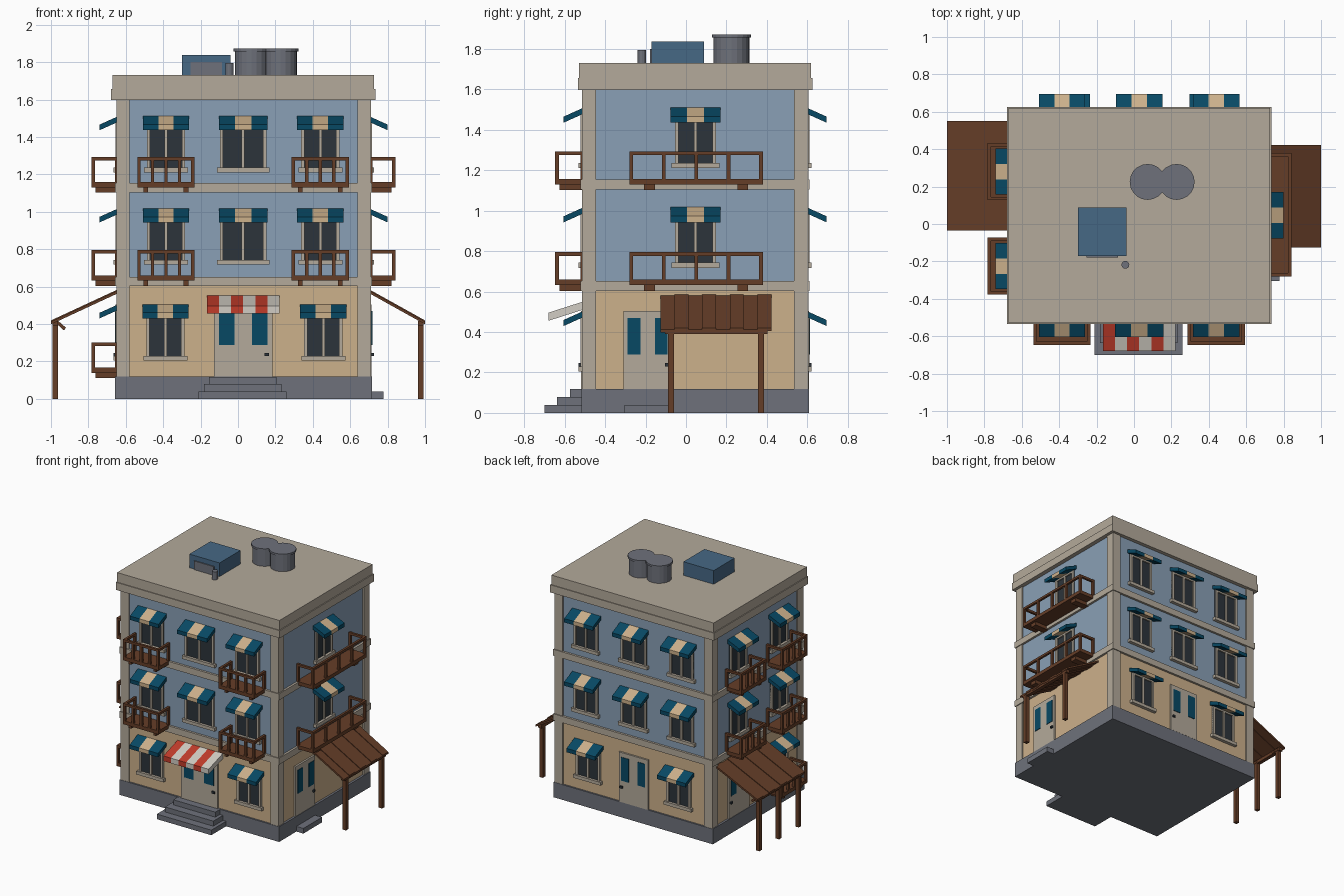
import bpy, bmesh
from mathutils import Vector

cube = bpy.data.objects.get("Cube")
if cube:
    bpy.data.objects.remove(cube)


def material(name, rgb):
    m = bpy.data.materials.new(name)
    m.use_nodes = True
    col = [(c / 255) ** 2.2 for c in rgb] + [1]
    m.diffuse_color = col
    m.node_tree.nodes["Principled BSDF"].inputs["Base Color"].default_value = col
    return m


TRIM = material("stone trim", (178, 168, 153))
BLUE = material("blue wall", (136, 158, 180))
TAN = material("tan wall", (203, 175, 138))
GREY = material("grey stone", (110, 113, 122))
TEAL = material("teal", (16, 74, 100))
RED = material("red", (192, 62, 46))
WHITE = material("off white", (208, 203, 194))
BROWN = material("brown wood", (101, 64, 44))
GLASS = material("dark glass", (48, 55, 61))
SLATE = material("slate blue", (72, 104, 132))

# Wall frames: u runs along the wall, out points away from it
FRAMES = {
    "plan": lambda u, o, z: Vector((u, o, z)),
    "front": lambda u, o, z: Vector((u, -0.505 - o, z)),
    "back": lambda u, o, z: Vector((u, 0.595 + o, z)),
    "left": lambda u, o, z: Vector((0.70 + o, u, z)),
    "right": lambda u, o, z: Vector((-0.64 - o, u, z)),
}


class Part:
    """Collects prisms into one object, placed in a wall frame."""

    def __init__(self, name, side="plan"):
        self.name, self.place = name, FRAMES[side]
        self.bm, self.mats = bmesh.new(), []

    def prism(self, u0, u1, profile, mat):
        if mat not in self.mats:
            self.mats.append(mat)
        ends = [[self.bm.verts.new(self.place(u, o, z)) for o, z in profile] for u in (u0, u1)]
        n = len(profile)
        loops = ends + [[ends[0][i], ends[0][(i + 1) % n], ends[1][(i + 1) % n], ends[1][i]]
                        for i in range(n)]
        for loop in loops:
            self.bm.faces.new(loop).material_index = self.mats.index(mat)

    def box(self, u0, u1, o0, o1, z0, z1, mat):
        self.prism(u0, u1, [(o0, z0), (o1, z0), (o1, z1), (o0, z1)], mat)

    def finish(self):
        bmesh.ops.recalc_face_normals(self.bm, faces=self.bm.faces)
        mesh = bpy.data.meshes.new(self.name)
        self.bm.to_mesh(mesh)
        self.bm.free()
        for m in self.mats:
            mesh.materials.append(m)
        bpy.context.collection.objects.link(bpy.data.objects.new(self.name, mesh))


def block(name, u0, u1, o0, o1, z0, z1, mat, side="plan"):
    p = Part(name, side)
    p.box(u0, u1, o0, o1, z0, z1, mat)
    p.finish()


def awning(side, u, width, top, depth=0.1, drop=0.045, thick=0.03, colours=(TEAL, TAN, TEAL)):
    p = Part(side + "_awning", side)
    step = width / len(colours)
    for i, c in enumerate(colours):
        a = u - width / 2 + i * step
        p.prism(a, a + step, [(0, top), (depth, top - drop), (depth, top - drop - thick),
                              (0, top - thick)], c)
    p.finish()


def window(side, u, top, width=0.205):
    p = Part(side + "_window", side)
    h, z0, z1 = width / 2, top - 0.275, top - 0.03
    p.box(u - h, u + h, -0.01, 0.006, z0, z1, GLASS)
    for a, b in ((-h, -h + 0.018), (-0.008, 0.008), (h - 0.018, h)):
        p.box(u + a, u + b, -0.01, 0.016, z0, z1, TRIM)
    p.box(u - h, u + h, -0.01, 0.016, z1 - 0.02, z1, TRIM)
    p.box(u - h - 0.015, u + h + 0.015, -0.01, 0.026, z0 - 0.025, z0, TRIM)
    p.finish()
    awning(side, u, max(0.247, width + 0.008), top)


def door(side, u, width, top=0.505):
    p = Part(side + "_door", side)
    h = width / 2
    p.box(u - h, u + h, -0.01, 0.014, 0.118, top, TRIM)
    for s in (-1, 1):
        c = u + s * width * 0.28
        p.box(c - width * 0.13, c + width * 0.13, 0.01, 0.018, 0.288, top - 0.035, TEAL)
    p.box(u + h * 0.72, u + h * 0.88, 0.01, 0.026, 0.23, 0.246, GLASS)
    p.finish()


def balcony(side, u, width, floor, depth=0.142):
    p = Part(side + "_balcony", side)
    h, t, top = width / 2, 0.018, floor + 0.163
    p.box(u - h, u + h, 0, depth, floor, floor + 0.028, BROWN)
    for s in (-1, 1):                                   # brackets and side rails
        c = u + s * width * 0.35
        p.box(c - width * 0.04, c + width * 0.04, 0, depth - 0.02, floor - 0.028, floor, BROWN)
        a = u + s * (h - t / 2)
        p.box(a - t / 2, a + t / 2, 0, depth, top - t, top, BROWN)
        p.box(a - t / 2, a + t / 2, 0, t, floor, top, BROWN)
    p.box(u - h, u + h, depth - t, depth, top - t, top, BROWN)
    for i in range(5):                                  # front posts
        a = u - h + t / 2 + i * (width - t) / 4
        p.box(a - t / 2, a + t / 2, depth - t, depth, floor, top, BROWN)
    p.finish()


def canopy(side, u0, u1, depth, posts, braced):
    p = Part(side + "_canopy", side)
    n = 8
    step = (u1 - u0) / n
    for i in range(n):                                  # roof planks
        r = 0.006 * (i % 2)
        p.prism(u0 + i * step, u0 + (i + 1) * step,
                [(0, 0.58 + r), (depth, 0.413 + r), (depth, 0.398 + r), (0, 0.565 + r)], BROWN)
    p.box(u0 + 0.02, u1 - 0.02, depth - 0.037, depth - 0.007, 0.39, 0.415, BROWN)
    for i in range(posts):
        a = u0 + 0.035 + i * (u1 - u0 - 0.1)/ (posts - 1)
        p.box(a, a + 0.03, depth - 0.037, depth - 0.007, 0, 0.41, BROWN)
        if braced:
            p.prism(a, a + 0.03, [(depth - 0.02, 0.41), (depth - 0.07, 0.365),
                                  (depth - 0.08, 0.38), (depth - 0.04, 0.415)], BROWN)
    p.finish()


# Main body: plinth, walls, corner piers, floor bands and cornice
X0, X1, Y0, Y1 = -0.65, 0.71, -0.515, 0.605
block("plinth", X0 - 0.007, X1 + 0.007, Y0 - 0.003, Y1 + 0.003, 0, 0.118, GREY)
block("ground_walls", X0 + 0.01, X1 - 0.01, Y0 + 0.01, Y1 - 0.01, 0.11, 0.61, TAN)
block("upper_walls", X0 + 0.01, X1 - 0.01, Y0 + 0.01, Y1 - 0.01, 0.62, 1.65, BLUE)
for x in (X0, X1 - 0.07):
    for y in (Y0, Y1 - 0.07):
        block("corner_pier", x, x + 0.07, y, y + 0.07, 0.115, 1.62, TRIM)
for z in (0.602, 1.104):
    block("floor_band", X0 - 0.007, X1 + 0.007, Y0 - 0.007, Y1 + 0.007, z, z + 0.05, TRIM)
block("cornice_lower", X0 - 0.028, X1 + 0.024, Y0 - 0.02, Y1 + 0.02, 1.598, 1.657, TRIM)
block("cornice_upper", X0 - 0.022, X1 + 0.017, Y0 - 0.014, Y1 + 0.014, 1.657, 1.732, TRIM)

# Upper storeys: windows, awnings and balconies
for top, floor in ((1.018, 0.632), (1.511, 1.13)):
    for side in ("front", "back"):
        window(side, -0.385, top)
        window(side, 0.028, top, 0.25 if side == "front" else 0.22)
        window(side, 0.44, top)
    window("left", 0.047, top)
    balcony("left", 0.05, 0.66, floor)
    for u in (-0.385, 0.44):
        balcony("front", u, 0.306, floor)
    for u in (-0.225, 0.28):
        window("right", u, top)
        balcony("right", u, 0.306, floor)

# Ground storey: windows, doors and entrance awning
for side, us in (("front", (-0.388, 0.456)), ("back", (-0.36, 0.42)), ("right", (-0.225,))):
    for u in us:
        window(side, u, 0.505)
balcony("right", -0.225, 0.306, 0.138)
door("front", 0.028, 0.315)
door("back", 0.028, 0.25)
door("left", -0.19, 0.24)
door("right", 0.28, 0.25)
awning("front", 0.028, 0.39, 0.552, 0.175, 0.056, 0.04, (RED, WHITE) * 3)

# Steps and side canopies
for i in range(3):
    e = 0.027 * i
    block("front_step", -0.21 + e, 0.26 - e, 0, 0.195 - 0.063 * i, 0.039 * i, 0.039 * (i + 1), GREY, "front")
block("side_step", -0.305, -0.075, 0, 0.077, 0, 0.04, GREY, "left")
canopy("left", -0.125, 0.422, 0.30, 2, False)
canopy("right", -0.035, 0.55, 0.36, 3, True)

# Roof equipment
block("roof_hut", -0.30, -0.04, -0.17, 0.088, 1.73, 1.838, SLATE)
block("roof_hut_hatch", -0.255, -0.085, -0.178, -0.17, 1.73, 1.80, GREY)


def cylinder(name, x, y, r, z0, z1, sides):
    bpy.ops.mesh.primitive_cylinder_add(vertices=sides, radius=r, depth=z1 - z0,
                                        location=(x, y, (z0 + z1) / 2))
    ob = bpy.context.object
    ob.name = name
    ob.data.materials.append(GREY)


for x in (0.073, 0.228):
    cylinder("water_tank", x, 0.225, 0.088, 1.73, 1.858, 20)
    cylinder("tank_lid", x, 0.225, 0.096, 1.856, 1.872, 20)
cylinder("vent_pipe", -0.046, -0.218, 0.021, 1.73, 1.795, 12)
